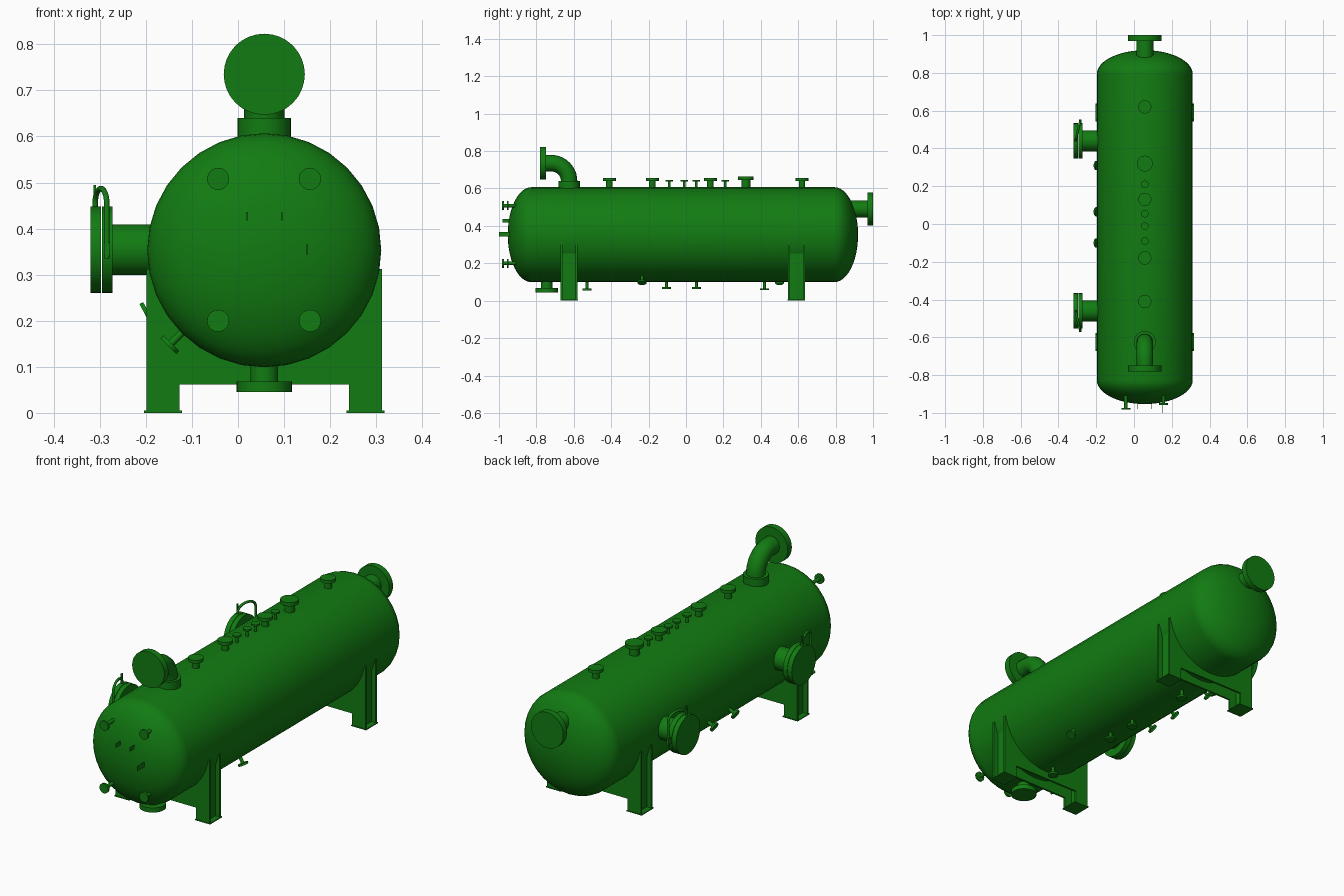
import bpy, bmesh, math
from mathutils import Vector

if "Cube" in bpy.data.objects:
    bpy.data.objects.remove(bpy.data.objects["Cube"])

CX, CZ, R = 0.057, 0.353, 0.254      # vessel axis and radius
GREEN = bpy.data.materials.new("green_paint")
GREEN.diffuse_color = (0.006, 0.2, 0.006, 1)
GREEN.use_nodes = True
GREEN.node_tree.nodes["Principled BSDF"].inputs["Base Color"].default_value = GREEN.diffuse_color


def finish(name, bm):
    bmesh.ops.recalc_face_normals(bm, faces=bm.faces)
    me = bpy.data.meshes.new(name)
    bm.to_mesh(me)
    bm.free()
    ob = bpy.data.objects.new(name, me)
    me.materials.append(GREEN)
    bpy.context.collection.objects.link(ob)
    return ob


def lathe(name, profile, origin, direction, n=24):
    """Revolve (radius, distance) pairs around a direction from origin."""
    bm = bmesh.new()
    q = Vector((0, 0, 1)).rotation_difference(Vector(direction))
    rings = []
    for r, d in profile:
        rings.append([bm.verts.new(Vector(origin) + q @ Vector(
            (r * math.cos(2 * math.pi * i / n), r * math.sin(2 * math.pi * i / n), d)))
            for i in range(n)])
    for a, b in zip(rings, rings[1:]):
        for i in range(n):
            j = (i + 1) % n
            bm.faces.new((a[i], a[j], b[j], b[i]))
    if profile[0][0] > 0:
        bm.faces.new(rings[0])
    if profile[-1][0] > 0:
        bm.faces.new(rings[-1])
    bmesh.ops.remove_doubles(bm, verts=bm.verts, dist=1e-6)
    return finish(name, bm)


def nozzle(name, origin, direction, start, end, neck, flange, thick, n=24):
    """Pipe stub with a flange disc at its outer end."""
    return lathe(name, [(neck, start), (neck, end - thick), (flange, end - thick),
                        (flange, end)], origin, direction, n)


def box(name, lo, hi):
    bm = bmesh.new()
    bmesh.ops.create_cube(bm, size=1)
    for v in bm.verts:
        v.co = Vector([lo[k] if v.co[k] < 0 else hi[k] for k in range(3)])
    return finish(name, bm)


def tube(name, pts, radius):
    cu = bpy.data.curves.new(name, 'CURVE')
    cu.dimensions = '3D'
    cu.bevel_depth = radius
    cu.bevel_resolution = 4
    cu.use_fill_caps = True
    sp = cu.splines.new('POLY')
    sp.points.add(len(pts) - 1)
    for p, co in zip(sp.points, pts):
        p.co = (*co, 1)
    cu.materials.append(GREEN)
    ob = bpy.data.objects.new(name, cu)
    bpy.context.collection.objects.link(ob)
    return ob


# Vessel shell with 2:1 elliptical heads
Y0, Y1, H, K = -0.953, 0.92, R / 2, 12
arc = [(R * math.sin(math.pi / 2 * i / K), H * math.cos(math.pi / 2 * i / K)) for i in range(K + 1)]
lathe("vessel_shell", [(r, Y0 + H - h) for r, h in arc] + [(r, Y1 - H + h) for r, h in reversed(arc)],
      (CX, 0, CZ), (0, 1, 0), 32)

# Top outlet: collar, elbow and flange
EY, EB, EZ = -0.625, 0.095, 0.735
lathe("elbow_collar", [(0.058, 0.57), (0.058, 0.64)], (CX, EY, 0), (0, 0, 1), 32)
bend = [(CX, EY - EB * (1 - math.cos(a)), EZ - EB + EB * math.sin(a))
        for a in [math.pi / 2 * i / 10 for i in range(11)]]
tube("elbow_pipe", [(CX, EY, 0.6)] + bend + [(CX, -0.76, EZ)], 0.044)
lathe("elbow_flange", [(0.088, 0.748), (0.088, 0.78)], (CX, 0, EZ), (0, -1, 0), 32)

# Rear nozzle and front drain nozzle
nozzle("rear_nozzle", (CX, 0, 0.49), (0, 1, 0), 0.82, 1.0, 0.045, 0.088, 0.03, 32)
nozzle("front_drain", (CX, -0.745, 0), (0, 0, -1), -0.13, -0.045, 0.03, 0.06, 0.023, 32)

# Side manways with covers and davit arms
for tag, y, s in (("rear", 0.44, 1), ("front", -0.46, -1)):
    nozzle(tag + "_manway", (0, y, 0.354), (-1, 0, 0), 0.12, 0.295, 0.055, 0.094, 0.023, 32)
    lathe(tag + "_manway_cover", [(0.094, 0.297), (0.094, 0.32)], (0, y, 0.354), (-1, 0, 0), 32)
    path = [(-0.31, y, 0.44)]
    for i in range(13):
        a = math.pi * i / 12
        t = (1 - math.cos(a)) / 2
        path.append((-0.31 + 0.025 * t, y + s * 0.104 * t, 0.455 + 0.032 * math.sin(a)))
    path.append((-0.285, y + s * 0.104, 0.335))
    tube(tag + "_davit_arm", path, 0.006)
    box(tag + "_cover_eye", (-0.314, y - 0.005, 0.44), (-0.308, y + 0.005, 0.495))
    box(tag + "_davit_bracket", (-0.291, y + s * 0.098 - 0.014, 0.34),
        (-0.279, y + s * 0.098 + 0.014, 0.37))

# Row of nozzles along the top
for i, y in enumerate((-0.41, -0.18, 0.13, 0.62)):
    nozzle(f"top_nozzle_{i}", (CX, y, 0), (0, 0, 1), 0.58, 0.655, 0.017, 0.035, 0.015)
nozzle("top_large_nozzle", (CX, 0.32, 0), (0, 0, 1), 0.58, 0.664, 0.024, 0.042, 0.018)
for i, y in enumerate((-0.09, -0.01, 0.055, 0.21)):
    nozzle(f"top_gauge_{i}", (CX, y, 0), (0, 0, 1), 0.58, 0.646, 0.007, 0.02, 0.008, 16)

# Radial nozzles underneath and on the left: y, angle from straight down, reach
for i, (y, deg, reach) in enumerate((
        (-0.53, 0, 0.298), (-0.105, 0, 0.29), (0.055, 0, 0.29), (0.42, 0, 0.297),
        (-0.235, -28, 0.293), (0.5, 28, 0.293), (-0.76, 45, 0.294),
        (0.31, 62, 0.294), (0.065, 62, 0.294), (-0.10, 62, 0.294))):
    a = math.radians(deg)
    nozzle(f"lower_nozzle_{i}", (CX, y, CZ), (-math.sin(a), 0, -math.cos(a)),
           0.22, reach, 0.008, 0.024, 0.009, 20)

# Instrument nozzles and small lugs on the front head
for x, end in ((-0.043, 0.983), (0.156, 0.958)):
    for z in (0.508, 0.2):
        nozzle(f"head_nozzle_{x}_{z}", (x, 0, z), (0, -1, 0), 0.86, end, 0.009, 0.024, 0.01, 20)
for x, y, z, h in ((0.02, -0.98, 0.427, 0.009), (0.095, -0.98, 0.427, 0.009), (0.15, -1.0, 0.355, 0.012)):
    box(f"head_lug_{x}", (x - 0.0012, y, z - h), (x + 0.0012, -0.9, z + h))

# Saddle supports: two cut plates, recessed end walls and foot plates
def saddle_plate(name, y, t):
    half, leg, top = 0.256, 0.072, 0.312
    a0 = math.asin((CZ - top) / R)
    pts = [(half, top), (half, 0), (half - leg, 0), (half - leg, 0.062)]
    pts += [(-x, z) for x, z in reversed(pts)]
    N = 20
    for i in range(N + 1):      # curve that cradles the shell
        a = math.pi + a0 + (math.pi - 2 * a0) * i / N
        pts.append(((R - 0.004) * math.cos(a), CZ + (R - 0.004) * math.sin(a)))
    bm = bmesh.new()
    f = bm.faces.new([bm.verts.new((CX + x, y - t / 2, z)) for x, z in pts])
    g = bmesh.ops.extrude_face_region(bm, geom=[f])['geom']
    for v in g:
        if isinstance(v, bmesh.types.BMVert):
            v.co.y += t
    bmesh.ops.triangulate(bm, faces=[f for f in bm.faces if len(f.verts) > 4])
    finish(name, bm)


for tag, y in (("front", -0.625), ("rear", 0.59)):
    for s in (-1, 1):
        side = "right" if s > 0 else "left"
        saddle_plate(f"{tag}_saddle_plate_{side}", y + s * 0.04, 0.01)
        w = CX + s * 0.228
        box(f"{tag}_saddle_{side}_wall", (w - 0.005, y - 0.04, 0), (w + 0.005, y + 0.04, 0.265))
        f = CX + s * 0.22
        box(f"{tag}_saddle_{side}_foot", (f - 0.041, y - 0.047, 0), (f + 0.041, y + 0.047, 0.005))

# Convert tubes to mesh and smooth the round parts
bpy.ops.object.select_all(action='SELECT')
bpy.context.view_layer.objects.active = bpy.data.objects["elbow_pipe"]
bpy.ops.object.convert(target='MESH')
bpy.ops.object.select_all(action='SELECT')
bpy.ops.object.shade_smooth_by_angle(angle=math.radians(32))
